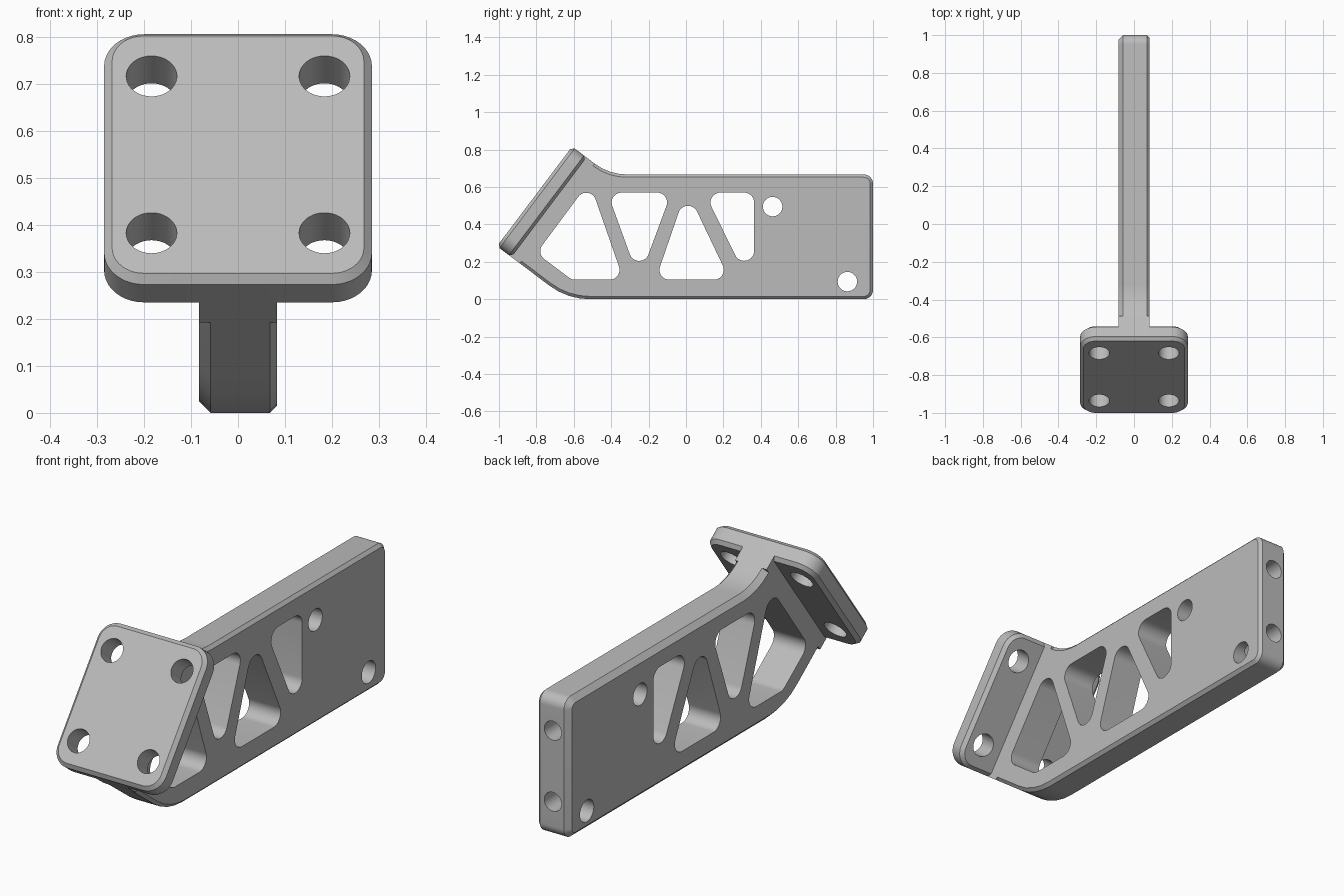
import bpy, bmesh, math
from mathutils import Vector

if "Cube" in bpy.data.objects:
    bpy.data.objects.remove(bpy.data.objects["Cube"], do_unlink=True)

# Single matte grey material
grey = bpy.data.materials.new("light grey")
grey.use_nodes = True
grey.diffuse_color = (0.5, 0.5, 0.5, 1)
grey.node_tree.nodes["Principled BSDF"].inputs["Base Color"].default_value = (0.5, 0.5, 0.5, 1)

TILT = math.radians(53)
UP = Vector((math.cos(TILT), math.sin(TILT)))      # along the flange, in (y, z)
OUT = Vector((math.sin(TILT), -math.cos(TILT)))    # from flange towards the arm
BASE = Vector((-0.933, 0.225))                     # lower rear corner of the flange
LENGTH, THICK, CHAMFER = 0.667, 0.097, 0.017
HALF = 0.083                                       # half the arm thickness


def rounded(corners):
    """Polygon from (point, radius) corners, each filleted with an arc."""
    out = []
    n = len(corners)
    for i, (p, r) in enumerate(corners):
        p = Vector(p)
        if r == 0:
            out.append(p)
            continue
        a = (Vector(corners[i - 1][0]) - p).normalized()
        b = (Vector(corners[(i + 1) % n][0]) - p).normalized()
        half = a.angle(b) / 2
        centre = p + (a + b).normalized() * (r / math.sin(half))
        start = p + a * (r / math.tan(half)) - centre
        end = p + b * (r / math.tan(half)) - centre
        sweep = math.atan2(start.x * end.y - start.y * end.x, start.dot(end))
        steps = max(4, round(abs(sweep) / math.radians(9)))
        for k in range(steps + 1):
            t = sweep * k / steps
            c, s = math.cos(t), math.sin(t)
            out.append(centre + Vector((start.x * c - start.y * s, start.x * s + start.y * c)))
    return out


def circle(cx, cy, r, n=40):
    return [Vector((cx + r * math.cos(math.tau * i / n), cy + r * math.sin(math.tau * i / n)))
            for i in range(n)]


def inset(poly, d):
    """Mitred inset of a counter-clockwise polygon."""
    out = []
    for i, p in enumerate(poly):
        e1 = (p - poly[i - 1]).normalized()
        e2 = (poly[(i + 1) % len(poly)] - p).normalized()
        n1, n2 = Vector((-e1.y, e1.x)), Vector((-e2.y, e2.x))
        out.append(p + (n1 + n2) * (d / (1 + n1.dot(n2))))
    return out


def prism(name, poly, layers, place):
    """Stack of (depth, inset) copies of a profile, joined into a solid."""
    bm = bmesh.new()
    rings = []
    for depth, d in layers:
        ring = inset(poly, d) if d else poly
        rings.append([bm.verts.new(place(p.x, p.y, depth)) for p in ring])
    n = len(poly)
    for lo, hi in zip(rings, rings[1:]):
        for i in range(n):
            j = (i + 1) % n
            bm.faces.new((lo[i], lo[j], hi[j], hi[i]))
    bm.faces.new(rings[0][::-1])
    bm.faces.new(rings[-1])
    bmesh.ops.recalc_face_normals(bm, faces=bm.faces)
    mesh = bpy.data.meshes.new(name)
    bm.to_mesh(mesh)
    bm.free()
    mesh.materials.append(grey)
    obj = bpy.data.objects.new(name, mesh)
    bpy.context.collection.objects.link(obj)
    return obj


def cut(target, poly, depths, place):
    cutter = prism("cutter", poly, [(d, 0) for d in depths], place)
    cutter.hide_render = True
    mod = target.modifiers.new("cut", 'BOOLEAN')
    mod.operation, mod.solver, mod.object = 'DIFFERENCE', 'EXACT', cutter
    bpy.context.view_layer.objects.active = target
    bpy.ops.object.modifier_apply(modifier=mod.name)
    bpy.data.objects.remove(cutter, do_unlink=True)


def side(y, z, x):          # profile in the side plane
    return (x, y, z)


def end(x, z, y):           # profile in the rear end plane
    return (x, y, z)


def tilted(x, s, n):        # profile in the flange plane, depth towards the front
    p = BASE + UP * s - OUT * n
    return (x, p.x, p.y)


# Arm: cranked side profile, chamfered on both sides
low = BASE + OUT * 0.02
high = BASE + UP * LENGTH + OUT * 0.02
bend_low = BASE + OUT * (BASE.y / -OUT.y)
bend_high = high + OUT * ((high.y - 0.667) / -OUT.y)
profile = rounded([(low, 0), (bend_low, 0.36), ((1, 0), 0.05), ((1, 0.667), 0.05),
                   (bend_high, 0.284), (high, 0)])
arm = prism("arm", profile,
            [(-HALF, 0.025), (-HALF + 0.025, 0), (HALF - 0.015, 0), (HALF, 0.015)], side)

# Truss windows
windows = [
    [(-0.80, 0.246), (-0.61, 0.104), (-0.334, 0.104), (-0.516, 0.628)],
    [(-0.42, 0.57), (-0.251, 0.104), (-0.078, 0.57)],
    [(-0.163, 0.104), (0.233, 0.104), (0.003, 0.586)],
    [(0.099, 0.57), (0.364, 0.03), (0.364, 0.57)],
]
for w in windows:
    cut(arm, rounded([(p, 0.053) for p in w]), (-0.2, 0.2), side)

# Cross holes and rear end holes
for y, z in ((0.463, 0.495), (0.863, 0.094)):
    cut(arm, circle(y, z, 0.052), (-0.2, 0.2), side)
for z in (0.167, 0.505):
    cut(arm, circle(0, z, 0.045), (0.65, 1.1), end)

# Square-edged root joining arm to flange
root = [BASE - OUT * 0.04, BASE + OUT * 0.055,
        BASE + UP * LENGTH + OUT * 0.055, BASE + UP * LENGTH - OUT * 0.04]
arm_root = prism("arm_root", root, [(-HALF, 0), (HALF, 0)], side)

# Tilted mounting flange with rounded corners and four holes
W = 0.285
plate = rounded([((-W, 0), 0.085), ((W, 0), 0.085), ((W, LENGTH), 0.085), ((-W, LENGTH), 0.085)])
flange = prism("mounting_flange", plate,
               [(0, CHAMFER), (CHAMFER, 0), (THICK - CHAMFER, 0), (THICK, CHAMFER)], tilted)
for x in (-0.184, 0.184):
    for s in (-0.209, 0.209):
        cut(flange, circle(x, LENGTH / 2 + s, 0.054), (-0.1, 0.2), tilted)

# Smooth curved walls, crisp edges
bpy.ops.object.select_all(action='DESELECT')
for obj in (arm, arm_root, flange):
    obj.select_set(True)
bpy.context.view_layer.objects.active = arm
bpy.ops.object.shade_smooth_by_angle(angle=math.radians(25))
